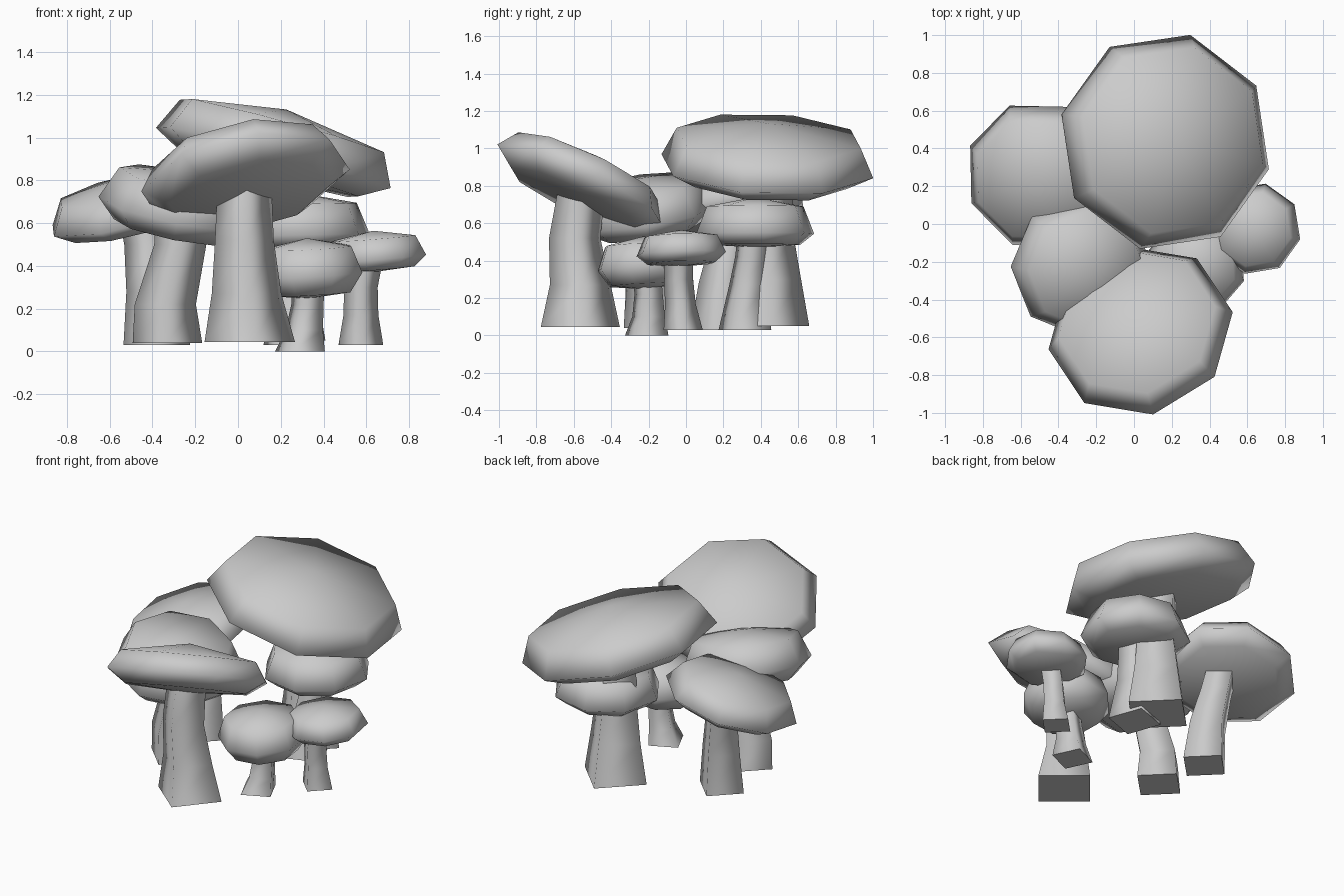
import bpy, bmesh, math
from mathutils import Vector

if "Cube" in bpy.data.objects:
    bpy.data.objects.remove(bpy.data.objects["Cube"])


def finish(name, bm):
    bmesh.ops.recalc_face_normals(bm, faces=bm.faces)
    me = bpy.data.meshes.new(name)
    bm.to_mesh(me)
    bm.free()
    ob = bpy.data.objects.new(name, me)
    bpy.context.collection.objects.link(ob)


def bridge(bm, a, b):
    n = len(a)
    for i in range(n):
        bm.faces.new((a[i], a[(i + 1) % n], b[(i + 1) % n], b[i])).smooth = True


def cap(name, centre, slope, r, phase, top, shoulder, under, inset=0.82):
    """Eight-sided tilted cap; slope is the rim's rise per unit in x and y."""
    bm = bmesh.new()
    tilt = Vector((0, 0, 1)).rotation_difference(Vector((-slope[0], -slope[1], 1)))

    def vert(x, y, z):
        return bm.verts.new(Vector(centre) + tilt @ Vector((x, y, z)))

    rings = []
    for k, z in ((0.76, -under), (1.0, 0), (inset, shoulder)):
        angles = [math.radians(phase + 45 * i) for i in range(8)]
        rings.append([vert(r * k * math.cos(a), r * k * math.sin(a), z) for a in angles])
    bridge(bm, rings[0], rings[1])
    bridge(bm, rings[1], rings[2])
    for ring, z in ((rings[0], -under * 1.25), (rings[2], top)):
        mid = vert(0, 0, z)
        for i in range(8):
            bm.faces.new((ring[i], ring[(i + 1) % 8], mid)).smooth = True
    finish(name, bm)


def stem(name, side, turn, sections):
    """Four-sided stem through (x, y, z, scale) sections, smooth sides, flat ends."""
    bm = bmesh.new()
    rings = []
    for x, y, z, k in sections:
        h = side * k / math.sqrt(2)
        rings.append([bm.verts.new((x + h * math.cos(a), y + h * math.sin(a), z))
                      for a in (math.radians(turn + 45 + 90 * i) for i in range(4))])
    for a, b in zip(rings, rings[1:]):
        bridge(bm, a, b)
    bm.faces.new(rings[0])
    bm.faces.new(rings[-1])
    finish(name, bm)


# Caps: centre, slope, radius, corner angle, top, shoulder, underside
cap("back_large_cap", (0.165, 0.435, 0.905), (-0.27, -0.05), 0.585, -14, 0.235, 0.155, 0.075, 0.87)
cap("front_large_cap", (0.035, -0.565, 0.8), (0.2, -0.47), 0.5, 10, 0.185, 0.11, 0.08, 0.85)
cap("left_front_cap", (-0.28, -0.22, 0.65), (-0.2, 0.15), 0.38, 0, 0.195, 0.155, 0.09)
cap("left_back_cap", (-0.5, 0.255, 0.65), (0.24, 0.18), 0.405, 22.5, 0.17, 0.12, 0.06)
cap("middle_cap", (0.3, 0.37, 0.545), (0.02, 0.0), 0.32, 10, 0.195, 0.145, 0.06)
cap("right_small_cap", (0.642, -0.025, 0.435), (0.08, 0.03), 0.245, -13, 0.13, 0.095, 0.05)
cap("low_small_cap", (0.33, -0.22, 0.36), (0.05, 0.05), 0.265, -18, 0.17, 0.125, 0.09)

# Stems: side, turn, sections from the foot up
stem("back_large_stem", 0.31, 45, [(0.19, 0.44, 0.05, 1), (0.19, 0.44, 0.3, 0.8),
                                   (0.19, 0.43, 0.55, 0.65), (0.18, 0.44, 0.88, 0.6)])
stem("front_large_stem", 0.3, 50, [(0.055, -0.565, 0.045, 1), (0.04, -0.565, 0.27, 0.77),
                                   (0.03, -0.595, 0.52, 0.65), (0.03, -0.56, 0.77, 0.6)])
stem("left_front_stem", 0.23, 45, [(-0.33, -0.17, 0.04, 1), (-0.34, -0.18, 0.22, 0.88),
                                   (-0.27, -0.2, 0.5, 0.75), (-0.27, -0.2, 0.64, 0.72)])
stem("left_back_stem", 0.22, 45, [(-0.38, 0.18, 0.03, 1), (-0.39, 0.2, 0.28, 0.85),
                                  (-0.42, 0.24, 0.5, 0.72), (-0.45, 0.25, 0.64, 0.7)])
stem("middle_stem", 0.22, 20, [(0.26, 0.315, 0.03, 1), (0.27, 0.33, 0.27, 0.7),
                               (0.29, 0.35, 0.42, 0.62), (0.3, 0.36, 0.53, 0.6)])
stem("right_small_stem", 0.148, 45, [(0.575, -0.015, 0.03, 1), (0.575, -0.03, 0.17, 0.78),
                                     (0.575, -0.04, 0.3, 0.75), (0.6, -0.04, 0.43, 0.75)])
stem("low_small_stem", 0.175, 25, [(0.29, -0.21, 0, 1), (0.31, -0.2, 0.1, 0.75),
                                   (0.325, -0.2, 0.22, 0.65), (0.33, -0.21, 0.35, 0.65)])
